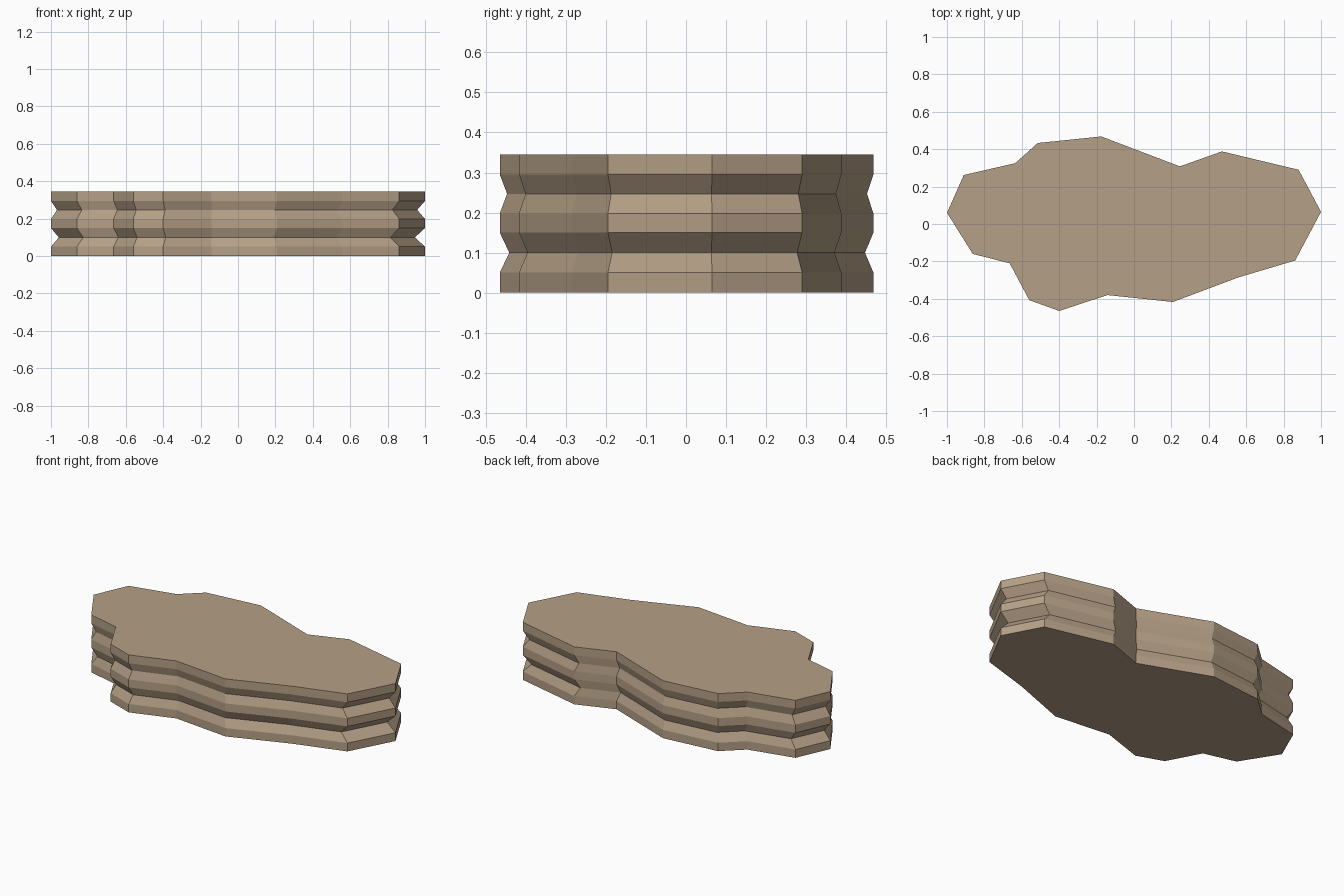
import bpy, bmesh

if "Cube" in bpy.data.objects:
    bpy.data.objects.remove(bpy.data.objects["Cube"])

# Irregular slab outline, clockwise from the left tip
OUTLINE = [(-1, .06), (-.91, .262), (-.635, .325), (-.515, .433), (-.175, .468),
           (.245, .308), (.47, .388), (.88, .29), (1, .065), (.862, -.195),
           (.56, -.285), (.208, -.417), (-.142, -.38), (-.40, -.465),
           (-.56, -.407), (-.665, -.21), (-.862, -.16)]
CENTER = (-.13, .03)

# Stacked layers: (height, outline scale), pinched at the two grooves
LAYERS = [(0, 1), (.05, 1), (.1, .952), (.15, 1), (.198, 1),
          (.247, .963), (.295, 1), (.345, 1)]

bm = bmesh.new()
rings = []
for z, s in LAYERS:
    rings.append([bm.verts.new((CENTER[0] + (x - CENTER[0]) * s,
                                CENTER[1] + (y - CENTER[1]) * s, z))
                  for x, y in OUTLINE])

# Side walls and caps
n = len(OUTLINE)
for low, high in zip(rings, rings[1:]):
    for i in range(n):
        j = (i + 1) % n
        bm.faces.new((low[i], low[j], high[j], high[i]))
bm.faces.new(rings[0])
bm.faces.new(rings[-1])
bmesh.ops.recalc_face_normals(bm, faces=bm.faces)

mesh = bpy.data.meshes.new("layered_rock_slab")
bm.to_mesh(mesh)
bm.free()
slab = bpy.data.objects.new("layered_rock_slab", mesh)
bpy.context.collection.objects.link(slab)

# Sandstone colour
mat = bpy.data.materials.new("sandstone")
mat.diffuse_color = (.46, .35, .24, 1)
mat.use_nodes = True
mat.node_tree.nodes["Principled BSDF"].inputs["Base Color"].default_value = mat.diffuse_color
mesh.materials.append(mat)
